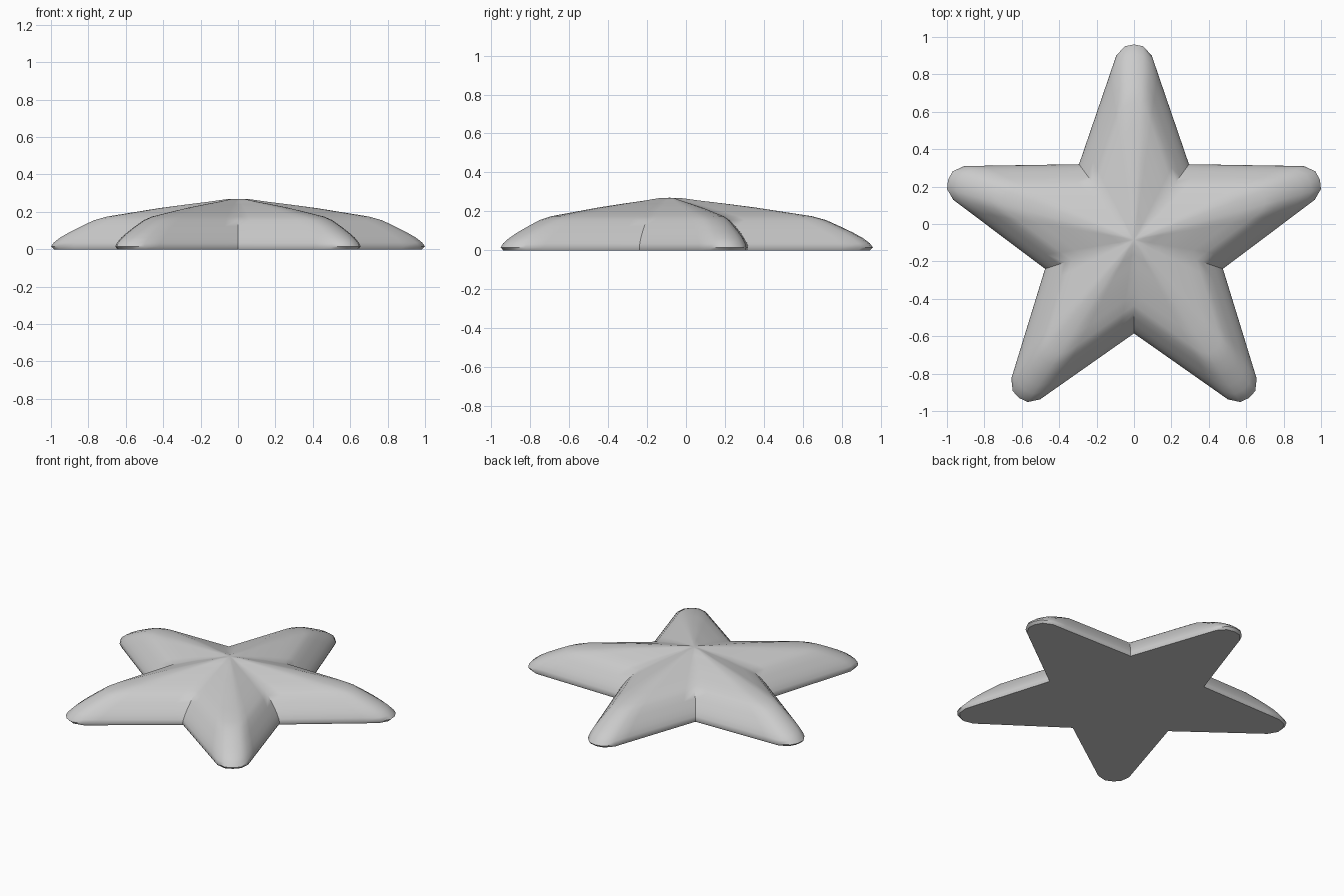
import bpy, bmesh, math

cube = bpy.data.objects.get("Cube")
if cube:
    bpy.data.objects.remove(cube, do_unlink=True)

CENTRE_Y = -0.085
ARMS = 5
INNER = 0.5
EDGE_STEPS = 6

# One colour for the whole star
grey = bpy.data.materials.new("light grey")
grey.use_nodes = True
colour = (0.6, 0.6, 0.6, 1)
grey.diffuse_color = colour
grey.node_tree.nodes["Principled BSDF"].inputs["Base Color"].default_value = colour


def arm_outline():
    """Half open outline of one arm as (along, across), from valley to valley."""
    half = math.pi / ARMS
    valley = (INNER * math.cos(half), INNER * math.sin(half))
    shoulder = (0.985, 0.095)
    side = []
    for i in range(EDGE_STEPS + 1):
        t = i / EDGE_STEPS
        side.append(tuple(a + (b - a) * t for a, b in zip(valley, shoulder)))
    side += [(1.035, 0.05)]
    right = [(a, -c) for a, c in side]
    return right + [(1.045, 0)] + side[:0:-1]


def star_outline():
    points = []
    for k in range(ARMS):
        ang = math.pi / 2 + k * 2 * math.pi / ARMS
        ca, sa = math.cos(ang), math.sin(ang)
        points += [(a * ca - c * sa, a * sa + c * ca) for a, c in arm_outline()]
    return points


# Dome profile: outline scale and height, from the underside to the crown
PROFILE = [(0.985, 0), (1, 0.015), (0.985, 0.036), (0.95, 0.063), (0.9, 0.092),
           (0.84, 0.122), (0.77, 0.155), (0.7, 0.175), (0.575, 0.195),
           (0.42, 0.22), (0.27, 0.24), (0.15, 0.255), (0.06, 0.268)]

bm = bmesh.new()
outline = star_outline()
rings = [[bm.verts.new((x * s, y * s + CENTRE_Y, z)) for x, y in outline]
         for s, z in PROFILE]
n = len(outline)
for low, high in zip(rings, rings[1:]):
    for i in range(n):
        j = (i + 1) % n
        bm.faces.new((low[i], low[j], high[j], high[i]))

# Flat underside and small crown
bm.faces.new(rings[0][::-1])
crown = bm.verts.new((0, CENTRE_Y, 0.27))
for i in range(n):
    bm.faces.new((rings[-1][i], rings[-1][(i + 1) % n], crown))
bmesh.ops.recalc_face_normals(bm, faces=bm.faces)

mesh = bpy.data.meshes.new("star_body")
bm.to_mesh(mesh)
bm.free()
mesh.materials.append(grey)
star = bpy.data.objects.new("star_body", mesh)
bpy.context.collection.objects.link(star)

# Soft shading with crisp underside rim
bpy.ops.object.select_all(action="DESELECT")
star.select_set(True)
bpy.context.view_layer.objects.active = star
bpy.ops.object.shade_smooth_by_angle(angle=math.radians(40))
